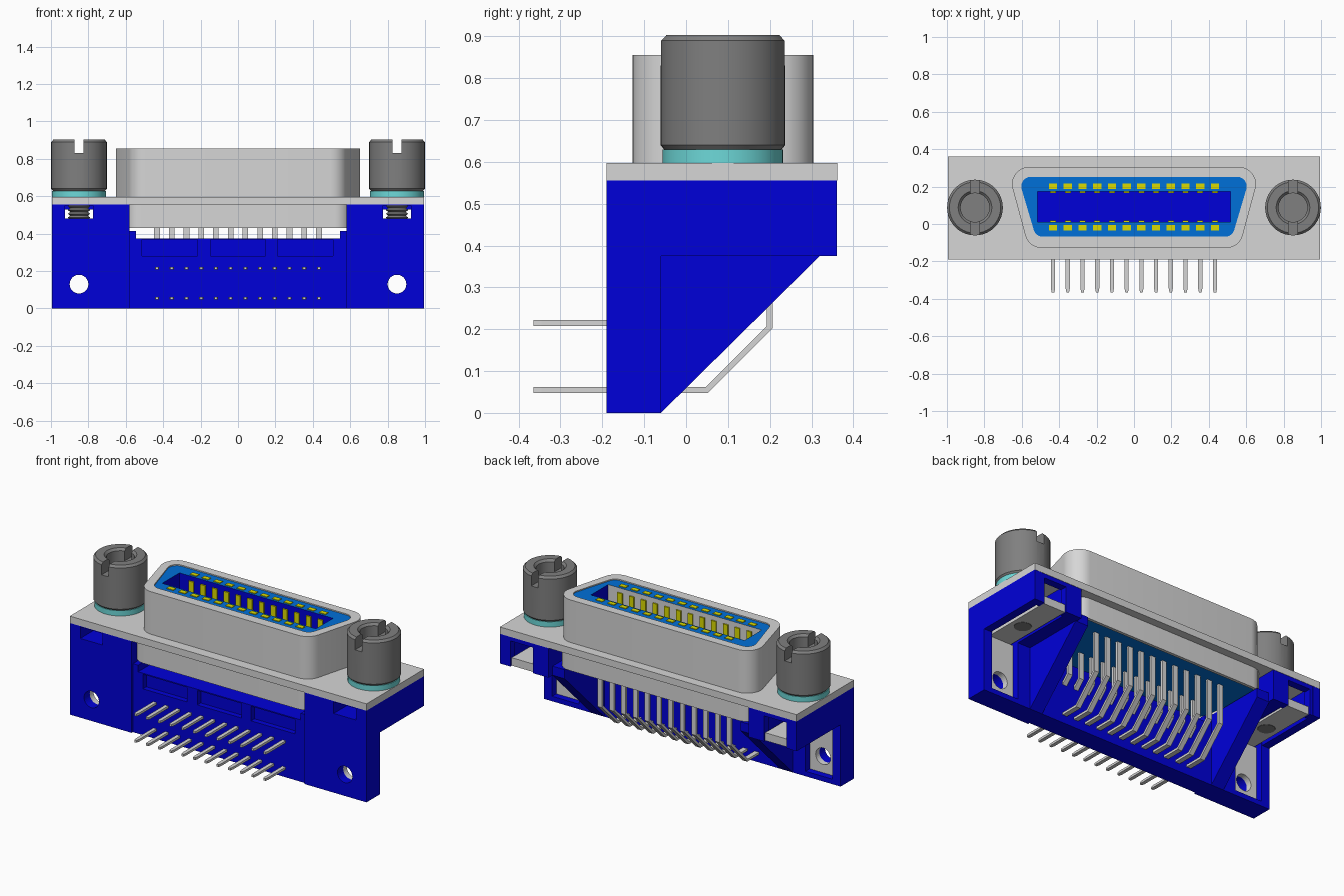
import bpy, bmesh, math
from mathutils import Vector, Matrix

old = bpy.data.objects.get("Cube")
if old:
    bpy.data.objects.remove(old, do_unlink=True)


def material(name, rgb):
    lin = [c / 12.92 if c < 0.04045 else ((c + 0.055) / 1.055) ** 2.4 for c in rgb] + [1]
    m = bpy.data.materials.new(name)
    m.use_nodes = True
    m.diffuse_color = lin
    m.node_tree.nodes["Principled BSDF"].inputs["Base Color"].default_value = lin
    return m


METAL = material("light grey metal", (0.84, 0.84, 0.84))
STEEL = material("dark grey steel", (0.5, 0.5, 0.5))
BLUE = material("deep blue plastic", (0.0, 0.0, 0.85))
AZURE = material("azure plastic", (0.0, 0.44, 0.85))
YELLOW = material("yellow contact", (0.86, 0.86, 0.0))
TEAL = material("teal washer", (0.43, 0.85, 0.85))


def finish(bm, name, mat, smooth=False):
    bmesh.ops.recalc_face_normals(bm, faces=bm.faces)
    me = bpy.data.meshes.new(name)
    bm.to_mesh(me)
    bm.free()
    me.materials.append(mat)
    ob = bpy.data.objects.new(name, me)
    bpy.context.collection.objects.link(ob)
    if smooth:
        activate(ob)
        bpy.ops.object.shade_smooth_by_angle(angle=math.radians(32))
    return ob


def activate(ob):
    bpy.ops.object.select_all(action='DESELECT')
    ob.select_set(True)
    bpy.context.view_layer.objects.active = ob


def add_box(bm, x0, x1, y0, y1, z0, z1):
    mid = Vector((x0 + x1, y0 + y1, z0 + z1)) / 2
    size = (abs(x1 - x0), abs(y1 - y0), abs(z1 - z0), 1)
    bmesh.ops.create_cube(bm, size=1, matrix=Matrix.Translation(mid) @ Matrix.Diagonal(size))


def boxes(name, mat, *dims):
    bm = bmesh.new()
    for d in dims:
        add_box(bm, *d)
    return finish(bm, name, mat)


def add_prism(bm, lower, upper):
    # solid between two matching loops
    a = [bm.verts.new(p) for p in lower]
    b = [bm.verts.new(p) for p in upper]
    bm.faces.new(a)
    bm.faces.new(b)
    for i in range(len(a)):
        j = (i + 1) % len(a)
        bm.faces.new((a[i], a[j], b[j], b[i]))


def plug(name, mat, loop, z0, z1):
    bm = bmesh.new()
    add_prism(bm, [(p.x, p.y, z0) for p in loop], [(p.x, p.y, z1) for p in loop])
    return finish(bm, name, mat)


def trapezoid(back, front, y0, y1, r, n=6):
    # trapezoid outline with rounded corners
    c = [Vector(p) for p in ((-front, y0), (front, y0), (back, y1), (-back, y1))]
    out = []
    for i in range(4):
        p = c[i]
        u, v = (c[i - 1] - p).normalized(), (c[(i + 1) % 4] - p).normalized()
        half = u.angle(v) / 2
        o = p + (u + v).normalized() * r / math.sin(half)
        s = p + u * r / math.tan(half) - o
        e = p + v * r / math.tan(half) - o
        out += [o + s.lerp(e, k / n).normalized() * r for k in range(n + 1)]
    return out


def tube(name, mat, outer, inner, z0, z1):
    bm = bmesh.new()
    rings = [[bm.verts.new((p.x, p.y, z)) for p in lp]
             for lp, z in ((outer, z0), (outer, z1), (inner, z1), (inner, z0))]
    for k in range(4):
        a, b = rings[k], rings[(k + 1) % 4]
        for i in range(len(a)):
            j = (i + 1) % len(a)
            bm.faces.new((a[i], a[j], b[j], b[i]))
    return finish(bm, name, mat, True)


def lathe(name, mat, profile, x, y, n=40):
    # closed solid turned about a vertical axis
    bm = bmesh.new()
    vs = [bm.verts.new((r, 0, z)) for r, z in profile]
    es = [bm.edges.new(p) for p in zip(vs, vs[1:])]
    bmesh.ops.spin(bm, geom=vs + es, cent=(0, 0, 0), axis=(0, 0, 1),
                   angle=math.tau, steps=n, use_duplicate=False)
    bmesh.ops.remove_doubles(bm, verts=bm.verts, dist=1e-4)
    bmesh.ops.translate(bm, verts=bm.verts, vec=(x, y, 0))
    return finish(bm, name, mat, True)


def cut(ob, cutter, keep=False):
    cutter.hide_render = True
    m = ob.modifiers.new("cut", 'BOOLEAN')
    m.operation, m.solver, m.object = 'DIFFERENCE', 'EXACT', cutter
    activate(ob)
    bpy.ops.object.modifier_apply(modifier=m.name)
    if not keep:
        bpy.data.objects.remove(cutter, do_unlink=True)


# Flange plate, upper shell and lower skirt
boxes("flange_plate", METAL, (-0.995, 0.995, -0.19, 0.362, 0.555, 0.597))
inner = trapezoid(0.62, 0.525, -0.068, 0.252, 0.05)
tube("upper_shell", METAL, trapezoid(0.68, 0.563, -0.128, 0.305, 0.09), inner, 0.59, 0.855)
under = trapezoid(0.65, 0.57, -0.15, 0.295, 0.07)
tube("lower_skirt", METAL, trapezoid(0.67, 0.59, -0.168, 0.313, 0.085), under, 0.43, 0.56)
plug("insert_underside", AZURE, under, 0.442, 0.557)

# Insert with a slot; the slot walls take their own colours
insert = plug("insert", AZURE, inner, 0.6, 0.848)
cut(insert, boxes("slot_cutter", AZURE, (-0.515, 0.515, 0.01, 0.175, 0.63, 0.9)))
insert.data.materials.clear()
for m in (AZURE, BLUE, METAL):
    insert.data.materials.append(m)
for f in insert.data.polygons:
    c = f.center
    inside = abs(c.x) < 0.517 and 0.005 < c.y < 0.18 and 0.61 < c.z < 0.846
    f.material_index = 0 if not inside else (2 if c.y < 0.02 else 1)

# Contacts: end plates on the top and bars on the slot walls
pin_x = [(i - 5.5) * 0.0787 for i in range(12)]
boxes("contact_ends", YELLOW, *[(x - 0.022, x + 0.022, y - 0.014, y + 0.014, 0.845, 0.852)
                                for x in pin_x for y in (-0.02, 0.202)])
boxes("contact_bars", YELLOW, *[(x - 0.016, x + 0.016, y, y + 0.008, 0.64, 0.82)
                                for x in pin_x for y in (0.01, 0.167)])

# Bent pins: thin tails in front, wide bent strips behind
for name, z, yb, yv in (("lower_pins", 0.055, 0.05, 0.2), ("upper_pins", 0.215, -0.09, -0.02)):
    bm = bmesh.new()
    t, d, zv = 0.007, 0.003, z + yv - yb
    strip = [(-0.17, z - t), (yb + d, z - t), (yv + t, zv - d), (yv + t, 0.48),
             (yv - t, 0.48), (yv - t, zv + d), (yb - d, z + t), (-0.17, z + t)]
    for x in pin_x:
        add_prism(bm, [(x - 0.015, *p) for p in strip], [(x + 0.015, *p) for p in strip])
        add_box(bm, x - 0.011, x + 0.011, -0.345, -0.16, z - t, z + t)
        quad = ((-1, -1), (1, -1), (1, 1), (-1, 1))
        add_prism(bm, [(x + a * 0.011, -0.345, z + b * t) for a, b in quad],
                  [(x + a * 0.007, -0.365, z + b * t) for a, b in quad])
    finish(bm, name, METAL)

# Centre front panel with three shallow pockets and raised corners
panel = boxes("front_panel", BLUE, (-0.59, 0.59, -0.178, -0.06, 0, 0.375))
cut(panel, boxes("pocket_cutter", BLUE, *[(x - 0.148, x + 0.148, -0.3, -0.145, 0.28, 0.368)
                                          for x in (-0.365, 0, 0.36)]))
boxes("panel_corners", BLUE, *[(s * 0.545, s * 0.59, -0.178, -0.06, 0.37, 0.415)
                               for s in (-1, 1)])

for s, side in ((-1, "right"), (1, "left")):
    cx = s * 0.85
    # Wing: front wall, end wall, back wall, inner block and sloped gusset
    front = boxes(side + "_front_wall", BLUE, (s * 0.58, s * 0.995, -0.19, -0.06, 0, 0.555))
    cut(front, boxes("window_cutter", BLUE, (cx - 0.075, cx + 0.075, -0.3, 0.1, 0.48, 0.55)))
    cut(front, boxes("pocket_cutter", BLUE, (cx - 0.09, cx + 0.09, -0.135, 0, 0.03, 0.47)))
    back = boxes(side + "_back_wall", BLUE, (s * 0.67, s * 0.994, 0.315, 0.36, 0.375, 0.555))
    cut(back, boxes("notch_cutter", BLUE, (cx - 0.075, cx + 0.075, 0.2, 0.5, 0.3, 0.53)))
    boxes(side + "_end_wall", BLUE, (s * 0.945, s * 0.995, -0.189, 0.361, 0.375, 0.555))
    boxes(side + "_inner_block", BLUE, (s * 0.67, s * 0.76, -0.07, 0.359, 0.376, 0.555))
    bm = bmesh.new()
    prof = [(-0.07, 0), (-0.06, 0), (0.32, 0.375), (0.32, 0.43), (-0.07, 0.43)]
    add_prism(bm, [(s * 0.59, *p) for p in prof], [(s * 0.675, *p) for p in prof])
    finish(bm, side + "_gusset", BLUE)

    # Metal angle bracket
    bracket = boxes(side + "_bracket", METAL,
                    (cx - 0.088, cx + 0.088, -0.135, -0.1, 0.03, 0.377),
                    (cx - 0.074, cx + 0.074, -0.135, 0.35, 0.377, 0.425))
    bm = bmesh.new()
    bmesh.ops.create_cone(bm, cap_ends=True, segments=32, radius1=0.05, radius2=0.05, depth=0.6,
                          matrix=Matrix.Translation((cx, -0.1, 0.13)) @ Matrix.Rotation(math.pi / 2, 4, 'X'))
    hole = finish(bm, "hole_cutter", BLUE)
    cut(front, hole, keep=True)
    cut(bracket, hole)

    # Jack screw with bore, driver slot, threads and washer
    screw = lathe(side + "_jack_screw", STEEL,
                  [(0, 0.627), (0.138, 0.627), (0.149, 0.64), (0.149, 0.89), (0.137, 0.903),
                   (0.09, 0.903), (0.077, 0.89), (0.077, 0.74), (0, 0.74)], cx, 0.088)
    cut(screw, boxes("slot_cutter", STEEL, (cx - 0.023, cx + 0.023, -0.2, 0.4, 0.83, 1)))
    ridges = [(0.06 if k % 2 else 0.047, 0.376 + 0.01 * k) for k in range(19)]
    lathe(side + "_screw_thread", STEEL, [(0, 0.376)] + ridges + [(0, 0.556)], cx, 0.088, 24)
    lathe(side + "_washer", TEAL, [(0, 0.59), (0.144, 0.59), (0.144, 0.629), (0, 0.629)], cx, 0.088)
